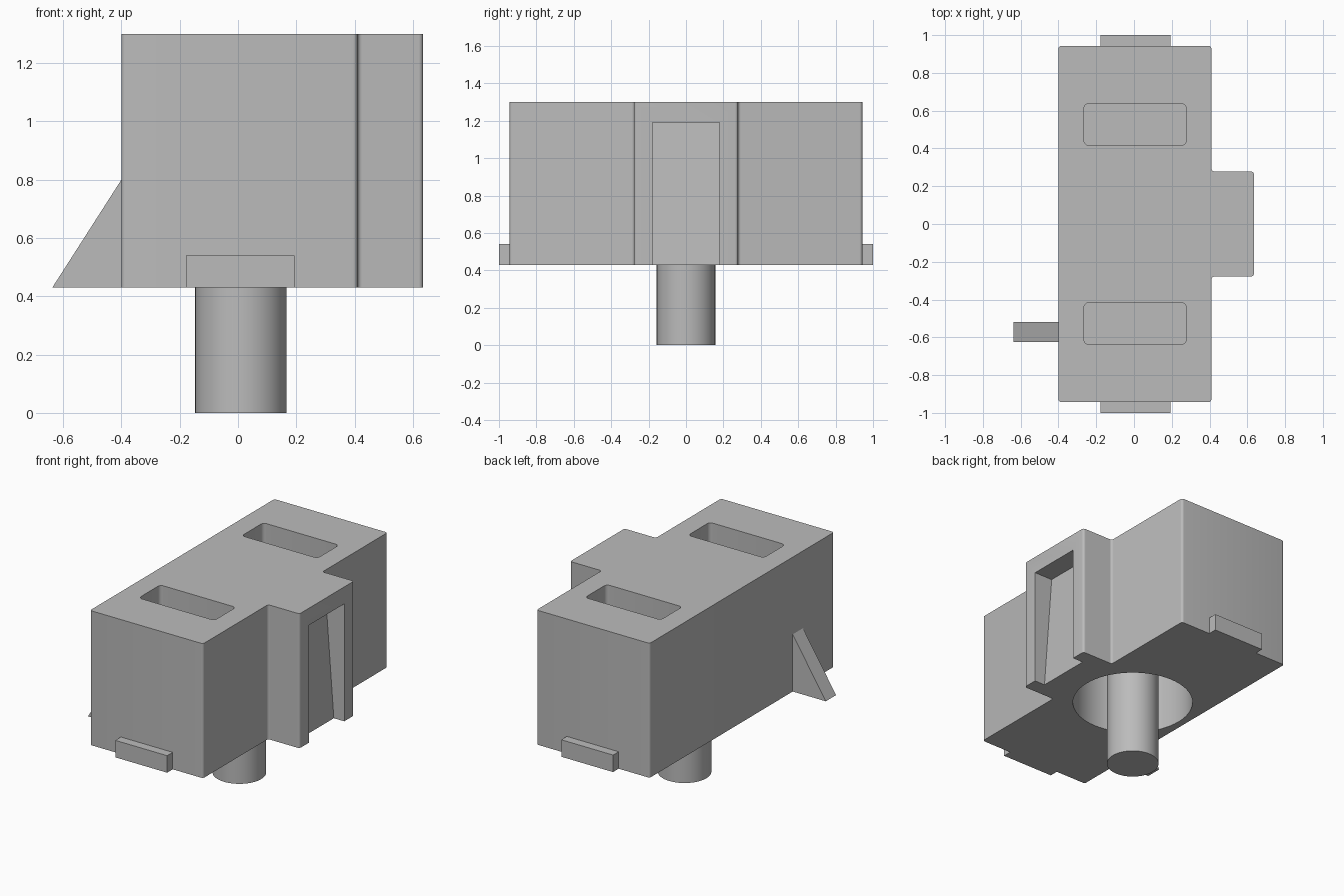
import bpy, bmesh, math
from mathutils import Vector

cube = bpy.data.objects.get("Cube")
if cube:
    bpy.data.objects.remove(cube, do_unlink=True)

grey = bpy.data.materials.new("plain grey")
grey.use_nodes = True
grey.diffuse_color = (0.5, 0.5, 0.5, 1)
grey.node_tree.nodes["Principled BSDF"].inputs["Base Color"].default_value = (0.5, 0.5, 0.5, 1)

BASE, TOP, CEILING = 0.43, 1.30, 1.19
PIN_X = 0.01


def rounded(points, radius, steps=5):
    """Replace every corner of a polygon with a small curve."""
    out = []
    for i, p in enumerate(points):
        p = Vector(p)
        a = p + (Vector(points[i - 1]) - p).normalized() * radius
        b = p + (Vector(points[(i + 1) % len(points)]) - p).normalized() * radius
        centre = a + b - p
        for k in range(steps + 1):
            t = k / steps * math.pi / 2
            out.append(centre + (a - centre) * math.cos(t) + (b - centre) * math.sin(t))
    return out


def rect(x0, x1, y0, y1):
    return [(x0, y0), (x1, y0), (x1, y1), (x0, y1)]


def circle(radius, sides=64):
    return [(PIN_X + radius * math.cos(2 * math.pi * i / sides),
             radius * math.sin(2 * math.pi * i / sides)) for i in range(sides)]


def prism(name, outline, lo, hi, axis="z"):
    """Extrude an outline along z, or an x-z outline along y."""
    def place(p, h):
        return (p[0], p[1], h) if axis == "z" else (p[0], h, p[1])
    bm = bmesh.new()
    face = bm.faces.new([bm.verts.new(place(p, lo)) for p in outline])
    ext = bmesh.ops.extrude_face_region(bm, geom=[face])
    shift = Vector(place((0, 0), hi - lo))
    bmesh.ops.translate(bm, vec=shift, verts=[v for v in ext["geom"] if isinstance(v, bmesh.types.BMVert)])
    bmesh.ops.recalc_face_normals(bm, faces=bm.faces[:])
    mesh = bpy.data.meshes.new(name)
    bm.to_mesh(mesh)
    bm.free()
    mesh.materials.append(grey)
    obj = bpy.data.objects.new(name, mesh)
    bpy.context.collection.objects.link(obj)
    return obj


def smooth(obj):
    bpy.ops.object.select_all(action="DESELECT")
    obj.select_set(True)
    bpy.context.view_layer.objects.active = obj
    bpy.ops.object.shade_smooth_by_angle(angle=math.radians(35))


def cut(obj, cutter):
    cutter.hide_render = True
    mod = obj.modifiers.new("cut", "BOOLEAN")
    mod.operation, mod.solver, mod.object = "DIFFERENCE", "EXACT", cutter
    bpy.ops.object.select_all(action="DESELECT")
    obj.select_set(True)
    bpy.context.view_layer.objects.active = obj
    bpy.ops.object.modifier_apply(modifier=mod.name)
    bpy.data.objects.remove(cutter, do_unlink=True)


# Body block with the side boss
outline = [(-0.40, -0.943), (0.41, -0.943), (0.41, -0.278), (0.635, -0.278),
           (0.635, 0.278), (0.41, 0.278), (0.41, 0.943), (-0.40, 0.943)]
body = prism("body", rounded(outline, 0.016), BASE, TOP)

# Two top pockets
for side in (-1, 1):
    y = side * 0.527
    pocket = rounded(rect(-0.265, 0.277, y - 0.11, y + 0.11), 0.025)
    cut(body, prism("pocket_cutter", pocket, 0.75, TOP + 0.1))

# Round cavity underneath
cut(body, prism("cavity_cutter", circle(0.364), BASE - 0.1, CEILING))

# Boss recess with a sloping back, open at the bottom
recess = [(0.57, BASE - 0.1), (0.8, BASE - 0.1), (0.8, CEILING), (0.503, CEILING), (0.56, BASE)]
cut(body, prism("recess_cutter", recess, -0.18, 0.18, "y"))
smooth(body)

# Pin hanging from the cavity ceiling
pin = prism("pin", circle(0.157), 0, CEILING + 0.02)
smooth(pin)

# End tabs
for name, y0, y1 in (("front_tab", -1, -0.93), ("back_tab", 0.93, 1)):
    prism(name, rect(-0.178, 0.193, y0, y1), BASE, 0.54)

# Triangular rib on the right side
prism("side_rib", [(-0.637, BASE), (-0.39, BASE), (-0.39, 0.80), (-0.40, 0.80)], -0.625, -0.52, "y")
